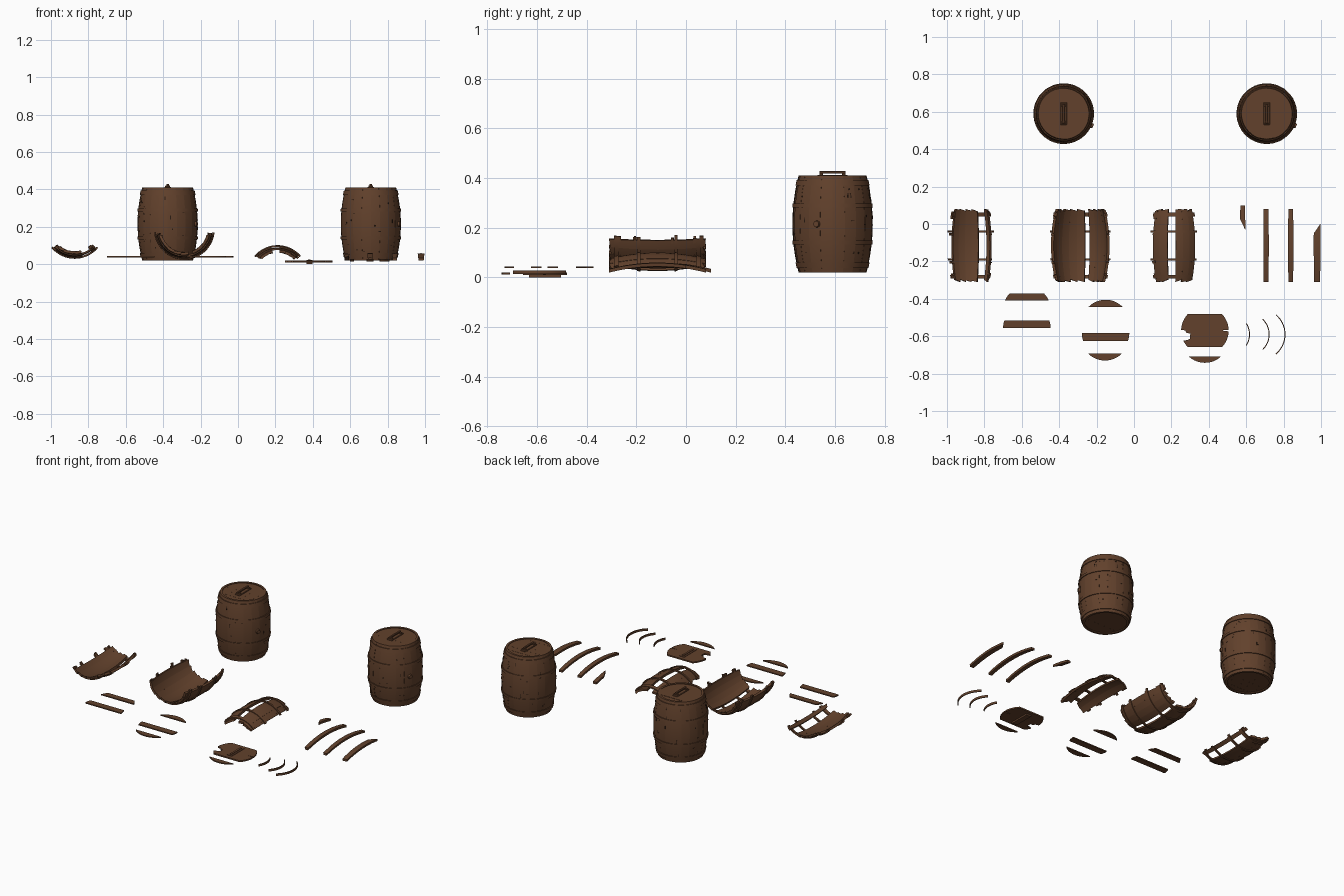
import bpy, bmesh, math, random
from mathutils import Matrix

if "Cube" in bpy.data.objects:
    bpy.data.objects.remove(bpy.data.objects["Cube"])

random.seed(4)
HALF = 0.195      # half the barrel length
LID_R = 0.127


def material(name, rgb):
    m = bpy.data.materials.new(name)
    m.diffuse_color = (*rgb, 1)
    m.use_nodes = True
    m.node_tree.nodes["Principled BSDF"].inputs["Base Color"].default_value = m.diffuse_color
    return m


WOOD = material("brown wood", (0.122, 0.053, 0.025))
DARK = material("dark crack", (0.022, 0.011, 0.006))


def finish(name, bm, mat, xf=Matrix()):
    bmesh.ops.recalc_face_normals(bm, faces=bm.faces)
    bmesh.ops.transform(bm, matrix=xf, verts=bm.verts)
    me = bpy.data.meshes.new(name)
    bm.to_mesh(me)
    bm.free()
    me.materials.append(mat)
    for p in me.polygons:
        p.use_smooth = True
    me.set_sharp_from_angle(angle=math.radians(30))
    ob = bpy.data.objects.new(name, me)
    bpy.context.collection.objects.link(ob)
    return ob


def radius(t):
    return 0.161 - 0.025 * (t / HALF) ** 2


def patch(bm, a0, a1, ends, r_in, r_out, na=2, nt=12):
    """Curved slab on the barrel surface; ends(u) gives the length range of a column."""
    layers = []
    for off in (r_in, r_out):
        grid = []
        for i in range(na + 1):
            u = i / na
            a = math.radians(a0 + (a1 - a0) * u)
            lo, hi = ends(u)
            col = []
            for j in range(nt + 1):
                t = lo + (hi - lo) * j / nt
                r = radius(t) + off
                col.append(bm.verts.new((r * math.cos(a), r * math.sin(a), t)))
            grid.append(col)
        layers.append(grid)
    inner, outer = layers
    for g in layers:
        for i in range(na):
            for j in range(nt):
                bm.faces.new((g[i][j], g[i + 1][j], g[i + 1][j + 1], g[i][j + 1]))
    for i in (0, na):
        for j in range(nt):
            bm.faces.new((inner[i][j], inner[i][j + 1], outer[i][j + 1], outer[i][j]))
    for j in (0, nt):
        for i in range(na):
            bm.faces.new((inner[i][j], inner[i + 1][j], outer[i + 1][j], outer[i][j]))


def span(lo, hi):
    return lambda u: (lo, hi)


def stave(bm, a0, a1, ends=span(-HALF, HALF)):
    lift = random.uniform(-0.001, 0.001)
    patch(bm, a0, a1, ends, -0.014, lift)


HOOPS = [(-0.166, 0.012), (-0.075, 0.008), (0.075, 0.008), (0.166, 0.012)]


def slab(bm, pts, z0, z1):
    face = bm.faces.new([bm.verts.new((x, y, z0)) for x, y in pts])
    new = bmesh.ops.extrude_face_region(bm, geom=[face])["geom"]
    bmesh.ops.translate(bm, vec=(0, 0, z1 - z0),
                        verts=[v for v in new if isinstance(v, bmesh.types.BMVert)])


def arc(lo, hi, side=1, n=10):
    """Points on one side of the lid circle between two heights."""
    a0, a1 = (math.asin(max(-1, min(1, v / LID_R))) for v in (lo, hi))
    angles = [a0 + (a1 - a0) * i / n for i in range(n + 1)]
    return [(side * LID_R * math.cos(a), LID_R * math.sin(a)) for a in angles]


def slice_points(lo, hi):
    left = arc(lo, hi, -1)[::-1]
    if hi >= LID_R:
        left = left[1:]
    if lo <= -LID_R:
        left = left[:-1]
    return arc(lo, hi) + left


def box(bm, size, loc):
    bmesh.ops.create_cube(bm, size=1, matrix=Matrix.Translation(loc) @ Matrix.Diagonal((*size, 1)))


def handle(name, x, y, z):
    # base plate, two feet and a narrow grip
    bm = bmesh.new()
    box(bm, (0.034, 0.12, 0.008), (x, y, z + 0.004))
    for s in (-1, 1):
        box(bm, (0.026, 0.014, 0.014), (x, y + s * 0.045, z + 0.009))
    box(bm, (0.013, 0.104, 0.010), (x, y, z + 0.019))
    bmesh.ops.bevel(bm, geom=bm.edges[:], offset=0.002, segments=1, affect='EDGES')
    finish(name, bm, WOOD)


def barrel(tag, cx, cy):
    xf = Matrix.Translation((cx, cy, 0.215))
    bm = bmesh.new()
    for k in range(20):
        stave(bm, k * 18, k * 18 + 18)
    finish(tag + "_staves", bm, WOOD, xf)
    bm = bmesh.new()
    for t, w in HOOPS:
        patch(bm, 0, 360, span(t - w, t + w), -0.004, 0.004, na=60, nt=2)
    bmesh.ops.remove_doubles(bm, verts=bm.verts, dist=1e-5)
    finish(tag + "_hoops", bm, WOOD, xf)
    # plank lid and bottom
    bm = bmesh.new()
    edges = [-LID_R, -0.087, -0.043, 0, 0.043, 0.087, LID_R]
    for lo, hi in zip(edges, edges[1:]):
        dz = random.uniform(-0.001, 0.001)
        slab(bm, slice_points(lo, hi), 0.180, 0.191 + dz)
        slab(bm, slice_points(lo, hi), -0.188 + dz, -0.178)
    finish(tag + "_lid_and_bottom", bm, WOOD, xf)
    handle(tag + "_lid_handle", cx, cy, 0.405)
    # bung plug on the side
    bm = bmesh.new()
    bmesh.ops.create_cone(bm, cap_ends=True, segments=16, radius1=0.015, radius2=0.012, depth=0.016,
                          matrix=Matrix.Rotation(math.radians(-23), 4, 'Z')
                          @ Matrix.Translation((0.163, 0, 0)) @ Matrix.Rotation(math.pi / 2, 4, 'Y'))
    finish(tag + "_bung", bm, WOOD, xf)
    # thin cracks in the wood
    bm = bmesh.new()
    for _ in range(36):
        a, t = random.uniform(0, 360), random.uniform(-0.15, 0.15)
        w, h = random.choice([(0.6, 0.010), (2.2, 0.0015), (1.0, 0.004)])
        patch(bm, a - w, a + w, span(t - h, t + h), 0, 0.0016, nt=2)
    finish(tag + "_cracks", bm, DARK, xf)


def lying(x, y, z):
    return Matrix.Translation((x, y, z)) @ Matrix.Rotation(math.pi / 2, 4, 'X')


def broken_shell(name, x, z, base, runs, reach):
    """Piece of barrel wall lying down; runs are stave angle ranges around base."""
    xf = lying(x, -0.115, z)
    bm = bmesh.new()
    for lo, hi in runs:
        n = max(1, round((hi - lo) / 16))
        for k in range(n):
            a0, a1 = (base + lo + (hi - lo) * i / n for i in (k, k + 1))
            p, q = random.uniform(0, 0.014), random.uniform(0, 0.014)
            stave(bm, a0, a1, lambda u, p=p, q=q: (-HALF + p * u, HALF - q * (1 - u)))
    finish(name + "_staves", bm, WOOD, xf)
    bm = bmesh.new()
    for i, (t, w) in enumerate(HOOPS):
        cut = [0 if i == 1 else random.uniform(0, 7) for _ in range(2)]
        patch(bm, base - reach + cut[0], base + reach - cut[1],
              span(t - w * 0.8, t + w * 0.8), -0.004, 0.005, na=24, nt=2)
    # snapped slivers left on the outer edges
    for s in (-1, 1):
        for t in (-0.178, -0.15, -0.06, 0.09, 0.155):
            a = base + s * (reach - random.uniform(6, 10))
            d = random.uniform(0.003, 0.008)
            patch(bm, a - 4, a + 4, span(t - d, t + d), -0.012, 0, nt=2)
    finish(name + "_hoops", bm, WOOD, xf)


barrel("left_barrel", -0.376, 0.59)
barrel("right_barrel", 0.71, 0.59)

# broken wall sections: two cupped upward, one arched
broken_shell("small_cupped_wall", -0.873, 0.192, 270, [(-40, 16), (35, 44)], 50)
broken_shell("large_cupped_wall", -0.287, 0.187, 270, [(-76, 10), (20, 76)], 84)
broken_shell("arched_wall", 0.212, -0.061, 90, [(-46, -4), (12, 44)], 50)

# loose staves, two whole and two snapped
LOOSE = [("short_snapped_stave", 0.581, -0.095, lambda u: (-HALF, -0.065 - 0.055 * u)),
         ("whole_stave_a", 0.706, -0.115, span(-HALF, HALF)),
         ("whole_stave_b", 0.838, -0.115, span(-HALF, HALF)),
         ("long_snapped_stave", 0.979, -0.115, lambda u: (-0.115 + 0.05 * u, HALF))]
for name, x, y, ends in LOOSE:
    bm = bmesh.new()
    wide = 6.5 if "long" in name else 5.2
    stave(bm, 90 - wide, 90 + wide, ends)
    finish(name, bm, WOOD, lying(x, y, -0.102))

# loose lid boards: centre x, centre y, lower and upper cut, height
BOARDS = [(-0.573, -0.459, 0.049, 0.087, 0.037), (-0.573, -0.557, 0, 0.042, 0.037),
          (-0.152, -0.532, 0.089, LID_R, 0.037), (-0.152, -0.582, -0.043, 0, 0.037),
          (-0.155, -0.603, -LID_R, -0.09, 0.037), (0.379, -0.615, -LID_R, -0.094, 0.012)]
for i, (x, y, lo, hi, z) in enumerate(BOARDS):
    bm = bmesh.new()
    slab(bm, slice_points(lo, hi), z, z + 0.007)
    finish(f"lid_board_{i + 1}", bm, WOOD, Matrix.Translation((x, y, 0)))

# cracked lid with a broken notch, and its handle
bm = bmesh.new()
pts = (arc(-0.087, -0.004) + [(0.085, 0.001)] + arc(0.004, 0.09)
       + arc(0.004, 0.09, -1)[::-1] + [(-0.105, 0.001), (-0.098, -0.012), (-0.078, -0.016), (-0.080, -0.044),
                                       (-0.092, -0.050)] + arc(-0.087, -0.054, -1)[::-1])
slab(bm, pts, 0.010, 0.019)
finish("cracked_lid", bm, WOOD, Matrix.Translation((0.379, -0.57, 0)))
bm = bmesh.new()
box(bm, (0.034, 0.13, 0.022), (0.382, -0.568, 0.011))
box(bm, (0.013, 0.104, 0.005), (0.382, -0.568, 0.0235))
finish("cracked_lid_handle", bm, WOOD)

# loose hoop fragments: right-most x, radius, half angle
for i, (x, r, half) in enumerate([(0.620, 0.11, 33), (0.725, 0.115, 46), (0.810, 0.14, 50)]):
    bm = bmesh.new()
    rim = [math.radians(-half + 2 * half * k / 16) for k in range(17)]
    pts = [(r * math.cos(a), r * math.sin(a)) for a in rim]
    pts += [((r - 0.005) * math.cos(a), (r - 0.005) * math.sin(a)) for a in rim[::-1]]
    slab(bm, pts, 0.014, 0.028)
    finish(f"hoop_fragment_{i + 1}", bm, WOOD, Matrix.Translation((x - r, -0.59, 0)))
